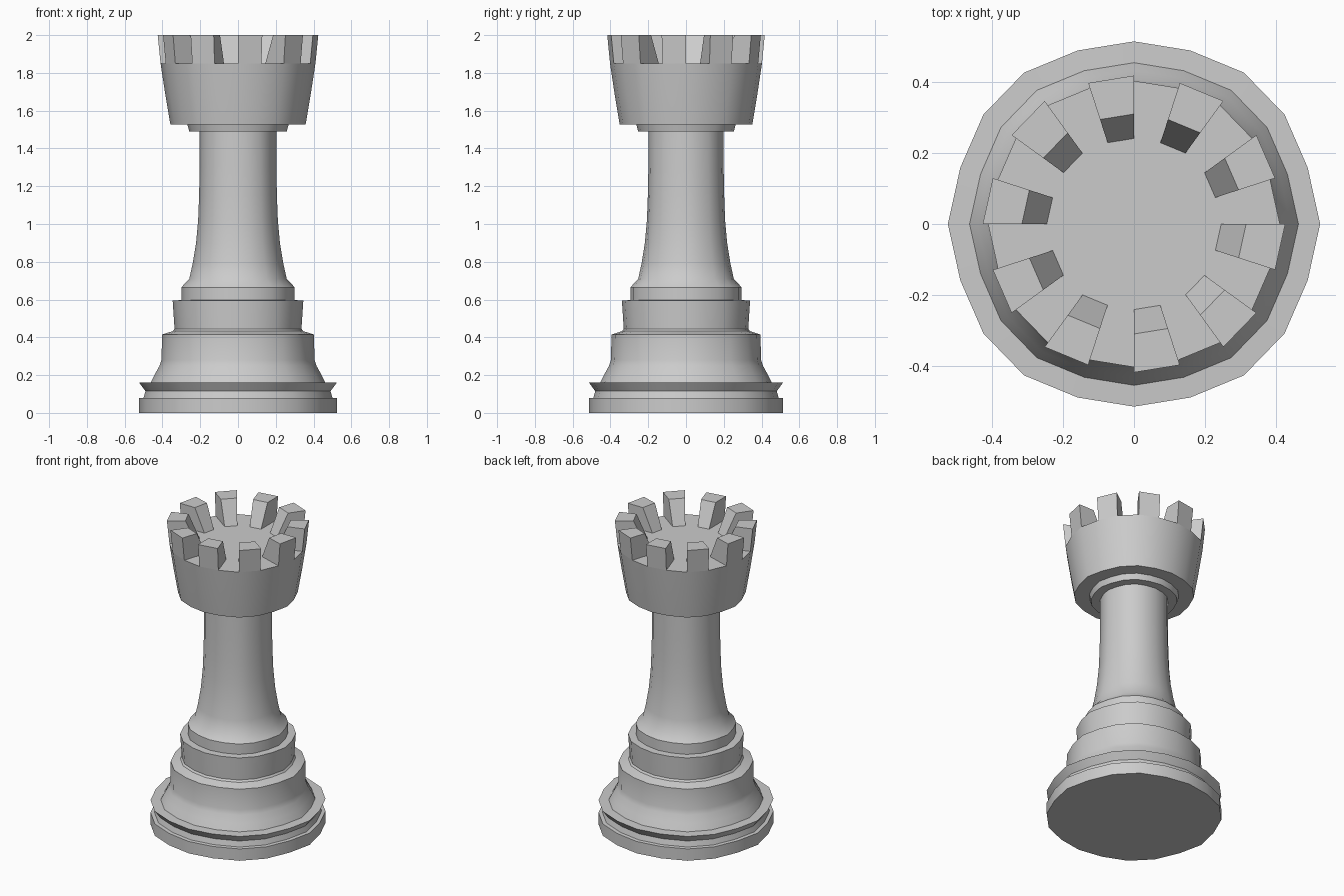
import bpy, bmesh
from math import cos, sin, radians

if "Cube" in bpy.data.objects:
    bpy.data.objects.remove(bpy.data.objects["Cube"])

SIDES = 20
# slight unevenness of the 20-sided outline, one quarter (0 to 90 degrees)
QUARTER = [1.0, 0.981, 1.0, 1.005, 0.98, 0.981]


def point(i, r, z):
    k = i % 10
    m = QUARTER[k if k <= 5 else 10 - k]
    a = radians(18 * i)
    return (r * m * cos(a), r * m * sin(a), z)


def finish(name, bm):
    bmesh.ops.recalc_face_normals(bm, faces=bm.faces)
    mesh = bpy.data.meshes.new(name)
    bm.to_mesh(mesh)
    bm.free()
    ob = bpy.data.objects.new(name, mesh)
    bpy.context.collection.objects.link(ob)
    bpy.ops.object.select_all(action='DESELECT')
    bpy.context.view_layer.objects.active = ob
    ob.select_set(True)
    bpy.ops.object.shade_smooth_by_angle(angle=radians(32))
    return ob


def lathe(name, profile, cap_bottom=False, cap_top=False):
    bm = bmesh.new()
    rings = [[bm.verts.new(point(i, r, z)) for i in range(SIDES)]
             for r, z in profile]
    for a, b in zip(rings, rings[1:]):
        for i in range(SIDES):
            j = (i + 1) % SIDES
            bm.faces.new((a[i], a[j], b[j], b[i]))
    if cap_bottom:
        bm.faces.new(rings[0])
    if cap_top:
        bm.faces.new(rings[-1])
    return finish(name, bm)


# stepped foot with a notched rim
lathe("base", [(0.523, 0), (0.523, 0.078), (0.50, 0.08), (0.49, 0.115),
               (0.523, 0.16), (0.462, 0.162), (0.44, 0.205), (0.415, 0.25),
               (0.405, 0.28), (0.402, 0.415), (0.345, 0.433),
               (0.336, 0.445), (0.346, 0.595), (0.30, 0.597)],
      cap_bottom=True)

# tapering column
lathe("shaft", [(0.30, 0.597), (0.30, 0.665), (0.258, 0.71), (0.24, 0.79),
                (0.222, 0.90), (0.211, 1.02), (0.206, 1.15), (0.203, 1.30),
                (0.203, 1.49)])

# collar under the head
lathe("collar", [(0.203, 1.49), (0.258, 1.49), (0.268, 1.527)])

# cup-shaped head with a flat floor
lathe("head", [(0.268, 1.527), (0.358, 1.527), (0.384, 1.68), (0.41, 1.85),
               (0.28, 1.85)], cap_top=True)

# battlements: every second segment, inner face leaning outward
bm = bmesh.new()
for i in range(1, SIDES, 2):
    outline = [(0.245, 1.85), (0.41, 1.85), (0.425, 2.0), (0.315, 2.0)]
    a = [bm.verts.new(point(i, r, z)) for r, z in outline]
    b = [bm.verts.new(point(i + 1, r, z)) for r, z in outline]
    bm.faces.new(a)
    bm.faces.new(b)
    for k in (1, 2, 3):
        n = (k + 1) % 4
        bm.faces.new((a[k], a[n], b[n], b[k]))
finish("battlements", bm)
